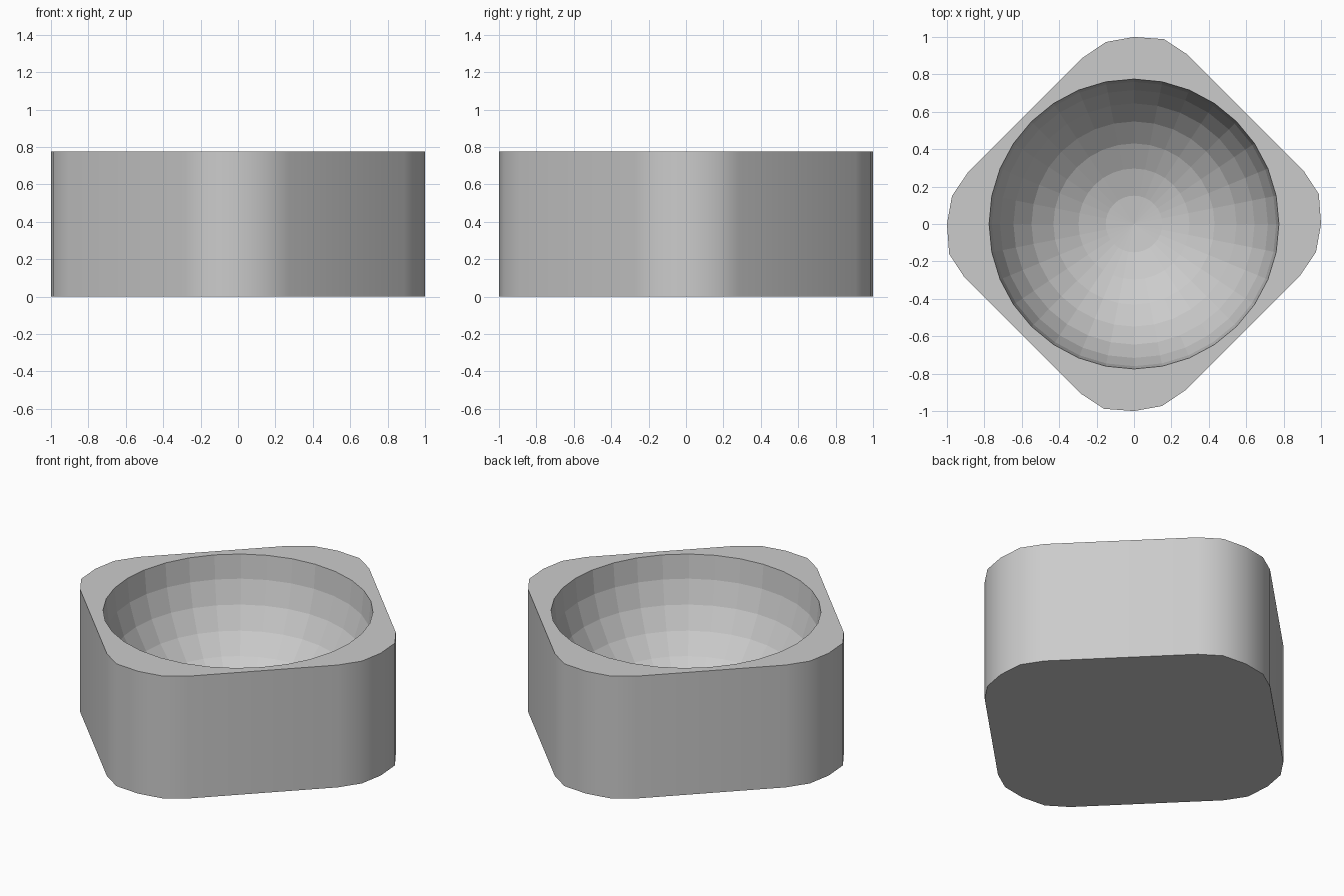
import bpy, bmesh
from math import sin, cos, pi

if "Cube" in bpy.data.objects:
    bpy.data.objects.remove(bpy.data.objects["Cube"])

HEIGHT = 0.775    # block height
R = 0.775         # bowl radius
FLOOR = 0.01      # thin floor left under the bowl
SEG, RINGS = 32, 8

# Rounded-square outline: one corner, mirrored on the diagonal, then turned 180 degrees
corner = [(-0.273, 0.89), (-0.15, 0.973), (0.0, 1.0), (0.16, 0.988), (0.283, 0.908)]
half = corner + [(y, x) for x, y in reversed(corner)]
outline = half + [(-x, -y) for x, y in half]

bm = bmesh.new()


def ring(points, z):
    return [bm.verts.new((x, y, z)) for x, y in points]


def bridge(a, b, smooth=False):
    n = len(a)
    for i in range(n):
        j = (i + 1) % n
        bm.faces.new((a[i], a[j], b[j], b[i])).smooth = smooth


def loop_edges(verts):
    return [bm.edges.get((v, verts[i - 1])) for i, v in enumerate(verts)]


# Outer walls and base
bottom = ring(outline, 0)
top = ring(outline, HEIGHT)
bridge(bottom, top, smooth=True)
bm.faces.new(bottom)

# Hemispherical bowl
rings = []
for k in range(RINGS):
    a = k * pi / 2 / RINGS
    pts = [(R * cos(a) * cos(2 * pi * i / SEG), R * cos(a) * sin(2 * pi * i / SEG))
           for i in range(SEG)]
    rings.append(ring(pts, HEIGHT - (HEIGHT - FLOOR) * sin(a)))
for a, b in zip(rings, rings[1:]):
    bridge(a, b)
pole = bm.verts.new((0, 0, FLOOR))
for i in range(SEG):
    bm.faces.new((rings[-1][i - 1], rings[-1][i], pole))

# Flat rim between the outline and the bowl
bmesh.ops.triangle_fill(bm, use_beauty=True, normal=(0, 0, 1),
                        edges=loop_edges(top) + loop_edges(rings[0]))
bmesh.ops.recalc_face_normals(bm, faces=bm.faces)

# Hard edges where walls meet rim and base
for e in loop_edges(top) + loop_edges(bottom) + loop_edges(rings[0]):
    e.smooth = False

mesh = bpy.data.meshes.new("bowl_block")
bm.to_mesh(mesh)
bm.free()
obj = bpy.data.objects.new("bowl_block", mesh)
bpy.context.collection.objects.link(obj)
